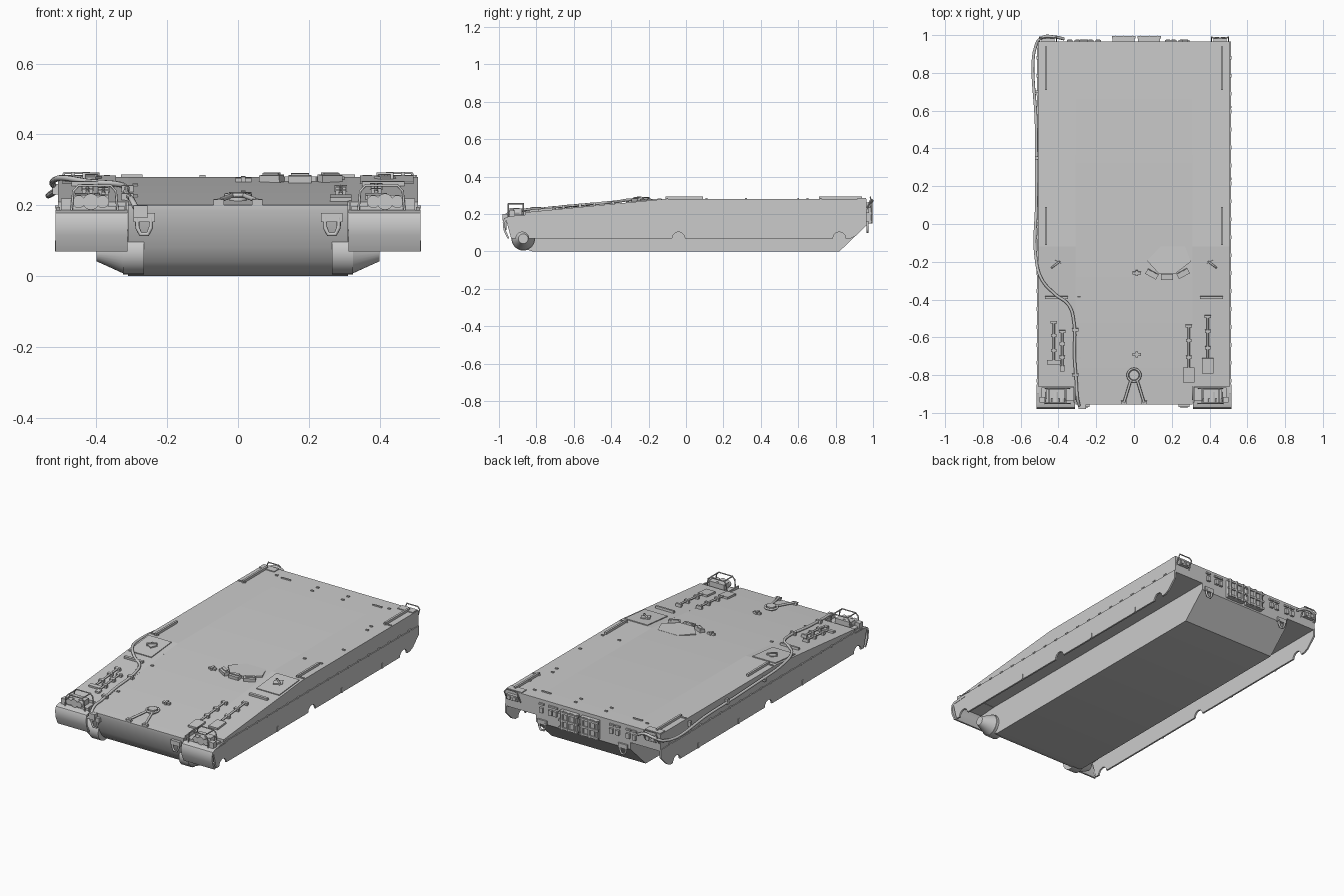
import bpy, bmesh, math
from mathutils import Vector, Matrix

SLOPE = math.atan2(0.08, 0.84)

def deck_z(y):
    return 0.28 if y > -0.12 else 0.28 - (-0.12 - y) * 0.08 / 0.84

def finish(name, bm, smooth=False):
    bmesh.ops.recalc_face_normals(bm, faces=bm.faces)
    me = bpy.data.meshes.new(name)
    bm.to_mesh(me)
    bm.free()
    ob = bpy.data.objects.new(name, me)
    bpy.context.collection.objects.link(ob)
    if smooth:
        bpy.ops.object.select_all(action='DESELECT')
        ob.select_set(True)
        bpy.context.view_layer.objects.active = ob
        bpy.ops.object.shade_smooth_by_angle(angle=math.radians(35))
    return ob

def box(name, c, s, rx=0, rz=0):
    bm = bmesh.new()
    m = Matrix.Translation(c) @ Matrix.Rotation(rz, 4, 'Z') @ Matrix.Rotation(rx, 4, 'X')
    bmesh.ops.create_cube(bm, size=1, matrix=m @ Matrix.Diagonal((*s, 1)))
    return finish(name, bm)

def deck_box(name, x, y, s, rz=0):
    # box lying on the deck, following its slope
    return box(name, (x, y, deck_z(y) + s[2] / 2 - 0.001), s, SLOPE if y < -0.12 else 0, rz)

def prism(name, pts, lo, hi, axis='x', smooth=False):
    # extrude a (y,z) profile along x, or an (x,y) outline along z
    bm = bmesh.new()
    f = bm.faces.new([bm.verts.new((lo, a, b) if axis == 'x' else (a, b, lo)) for a, b in pts])
    r = bmesh.ops.extrude_face_region(bm, geom=[f])
    d = (hi - lo, 0, 0) if axis == 'x' else (0, 0, hi - lo)
    bmesh.ops.translate(bm, vec=d, verts=[v for v in r['geom'] if isinstance(v, bmesh.types.BMVert)])
    return finish(name, bm, smooth)

def rod(name, a, b, r, r2=None, n=20):
    a, b = Vector(a), Vector(b)
    bm = bmesh.new()
    m = Matrix.Translation((a + b) / 2) @ (b - a).to_track_quat('Z', 'Y').to_matrix().to_4x4()
    bmesh.ops.create_cone(bm, cap_ends=True, segments=n, radius1=r, radius2=r if r2 is None else r2,
                          depth=(b - a).length, matrix=m)
    return finish(name, bm, True)

def tube(name, pts, r, curved=False, closed=False):
    cu = bpy.data.curves.new(name, 'CURVE')
    cu.dimensions = '3D'
    cu.bevel_depth, cu.bevel_resolution, cu.resolution_u = r, 2, 8
    cu.use_fill_caps = True
    if curved:
        sp = cu.splines.new('BEZIER')
        sp.bezier_points.add(len(pts) - 1)
        for p, q in zip(sp.bezier_points, pts):
            p.co = q
            p.handle_left_type = p.handle_right_type = 'AUTO'
    else:
        sp = cu.splines.new('POLY')
        sp.points.add(len(pts) - 1)
        for p, q in zip(sp.points, pts):
            p.co = (*q, 1)
    sp.use_cyclic_u = closed
    ob = bpy.data.objects.new(name, cu)
    bpy.context.collection.objects.link(ob)
    return ob

# central hull with sloped glacis, rounded nose and raked tail
prism('hull_tub', [(-0.955, 0.2), (-0.955, 0.185), (-0.94, 0.13), (-0.92, 0.08), (-0.895, 0.04), (-0.865, 0.015),
                   (-0.82, 0), (0.82, 0), (0.965, 0.14), (0.965, 0.28), (-0.12, 0.28)], -0.31, 0.31, smooth=True)

for s in (-1, 1):
    # sponson over the track
    prism('sponson', [(-0.86, 0.18), (0.9, 0.18), (0.965, 0.18), (0.965, 0.28), (-0.12, 0.28), (-0.86, deck_z(-0.86))],
          s * 0.309, s * 0.508)
    # side skirt with step notches
    prof = [(-0.965, 0.18), (-0.935, 0.07)]
    for yc in (-0.875, -0.04, 0.82):
        prof += [(yc - 0.034 * math.cos(a * math.pi / 10), 0.07 + 0.034 * math.sin(a * math.pi / 10)) for a in range(11)]
    prof += [(0.88, 0.07), (0.91, 0.085), (0.965, 0.14), (0.965, 0.19), (0, 0.195), (-0.9, 0.195)]
    prism('side_skirt', prof, s * 0.503, s * 0.513)
    for i in range(19):
        box('skirt_bolt', (s * 0.512, -0.83 + i * 0.095, 0.195), (0.008, 0.02, 0.008))
    for y in (-0.36, 0.24, 0.62):
        box('skirt_hinge', (s * 0.514, y, 0.085), (0.006, 0.012, 0.03))
    # curved front mudguard
    prism('mudguard', [(-0.85, 0.188), (-0.95, 0.186), (-0.972, 0.178), (-0.98, 0.155), (-0.976, 0.115), (-0.955, 0.07),
                       (-0.945, 0.07), (-0.966, 0.12), (-0.968, 0.155), (-0.96, 0.17), (-0.85, 0.178)],
          s * 0.312, s * 0.515, smooth=True)
    # final drive housing
    rod('final_drive', (s * 0.265, -0.87, 0.068), (s * 0.325, -0.87, 0.068), 0.063, n=32)
    rod('final_drive_cone', (s * 0.325, -0.87, 0.068), (s * 0.4, -0.87, 0.068), 0.06, 0.026, n=32)

    # headlamp cluster and guard
    box('lamp_base', (s * 0.405, -0.9, 0.192), (0.17, 0.07, 0.012))
    box('lamp_block', (s * 0.415, -0.9, 0.212), (0.1, 0.045, 0.035))
    for x, r in ((0.382, 0.018), (0.415, 0.023), (0.45, 0.018)):
        rod('headlamp', (s * x, -0.945, 0.21), (s * x, -0.89, 0.21), r)
    for y in (-0.95, -0.87):
        tube('lamp_guard', [(s * 0.34, y, 0.185), (s * 0.345, y, 0.24), (s * 0.36, y, 0.256),
                            (s * 0.45, y, 0.256), (s * 0.465, y, 0.24), (s * 0.47, y, 0.185)], 0.0035)
    for x in (0.36, 0.45):
        tube('lamp_guard_tie', [(s * x, -0.95, 0.256), (s * x, -0.87, 0.256)], 0.0035)
    box('mudguard_latch', (s * 0.485, -0.93, 0.202), (0.03, 0.03, 0.035))
    box('guard_wall', (s * 0.316, -0.9, 0.2), (0.006, 0.09, 0.03))

    # front and rear towing hooks
    for name, y, d, z in (('front_tow_hook', -0.95, -1, 0.165), ('rear_tow_hook', 0.955, 1, 0.15)):
        box(name + '_bracket', (s * 0.265, y, z), (0.06, 0.04, 0.026))
        tube(name, [(s * 0.265 + dx, y + d * 0.015, z - dz) for dx, dz in
                    ((-0.02, 0), (-0.019, 0.028), (-0.01, 0.047), (0.01, 0.047), (0.019, 0.028), (0.02, 0))], 0.006)

    # deck edge rails and cross strips
    for y, l in ((0.825, 0.23), (-0.01, 0.2)):
        box('deck_rail', (s * 0.466, y, 0.286), (0.012, l, 0.016))
        box('rail_foot', (s * 0.478, y - l / 2 + 0.01, 0.282), (0.05, 0.008, 0.007))
    deck_box('cross_strip', s * 0.41, -0.39, (0.12, 0.014, 0.014))
    # fender access panel with lifting eye
    deck_box('access_panel', s * 0.42, -0.225, (0.15, 0.19, 0.006))
    deck_box('lifting_eye_pad', s * 0.415, -0.215, (0.05, 0.04, 0.012), s * 0.5)
    tube('lifting_eye', [(s * 0.395, -0.2, 0.275), (s * 0.395, -0.2, 0.289), (s * 0.435, -0.23, 0.289),
                         (s * 0.435, -0.23, 0.27)], 0.005)

    # rear corner lamps
    box('rear_lamp_base', (s * 0.455, 0.94, 0.282), (0.1, 0.045, 0.006))
    box('rear_lamp_box', (s * 0.455, 0.973, 0.247), (0.07, 0.022, 0.03))
    for x in (0.437, 0.473):
        rod('rear_lamp', (s * x, 0.975, 0.247), (s * x, 0.99, 0.247), 0.012)
    tube('rear_lamp_guard', [(s * 0.41, 0.965, 0.225), (s * 0.41, 0.99, 0.275), (s * 0.42, 0.985, 0.291),
                             (s * 0.49, 0.985, 0.291), (s * 0.5, 0.99, 0.275), (s * 0.5, 0.965, 0.225)], 0.0035)

# driver hatch plate, opening and periscopes
prism('driver_hatch', [(0.07, -0.195), (0.14, -0.12), (0.27, -0.12), (0.3, -0.2), (0.22, -0.262), (0.13, -0.262)],
      0.26, 0.281, 'z')
for x, y, a in ((0.095, -0.265, -0.5), (0.175, -0.28, 0), (0.26, -0.262, 0.5)):
    deck_box('periscope', x, y, (0.065, 0.03, 0.02), a)
    deck_box('periscope_hood', x, y + 0.006, (0.05, 0.016, 0.026), a)
for y in (-0.26, -0.69):
    deck_box('deck_clip', 0.015, y, (0.045, 0.015, 0.012))
    deck_box('deck_clip_pin', 0.015, y, (0.012, 0.03, 0.016))

# towing A-frame on the glacis
z = deck_z(-0.8)
rod('tow_frame_hub', (0, -0.8, z - 0.003), (0, -0.8, z + 0.022), 0.026)
tube('tow_frame_ring', [(0.034 * math.cos(i * math.pi / 10), -0.8 + 0.034 * math.sin(i * math.pi / 10), z + 0.013)
                        for i in range(20)], 0.006, closed=True)
for s in (-1, 1):
    tube('tow_frame_leg', [(s * 0.018, -0.83, z + 0.012), (s * 0.053, -0.945, deck_z(-0.945) + 0.012)], 0.007)
    deck_box('tow_frame_foot', s * 0.054, -0.945, (0.03, 0.018, 0.016))

# stowed tools: shaft, grip, clips and blade
def tool(name, x, y0, y1, blade_w, blade_l):
    h = 0.012
    tube(name + '_shaft', [(x, y0, deck_z(y0) + h), (x, y1, deck_z(y1) + h)], 0.006)
    deck_box(name + '_grip', x, y0, (0.035, 0.014, 0.018))
    deck_box(name + '_blade', x, y1 - blade_l / 2, (blade_w, blade_l, 0.012))
    for t in (0.35, 0.75):
        deck_box(name + '_clip', x, y0 + (y1 - y0) * t, (0.03, 0.016, 0.02))
tool('shovel', 0.39, -0.49, -0.71, 0.06, 0.08)
tool('spade', 0.29, -0.54, -0.76, 0.06, 0.08)
tool('sledgehammer', -0.425, -0.52, -0.72, 0.07, 0.024)
tool('crowbar', -0.38, -0.57, -0.75, 0.025, 0.03)

# tow cable from tail, along the left side and over the glacis
path = [(-0.37, 0.98, 0.25), (-0.42, 0.99, 0.272), (-0.48, 0.99, 0.265), (-0.518, 0.95, 0.24), (-0.517, 0.5, 0.238),
        (-0.517, 0.1, 0.25), (-0.52, -0.17, 0.27), (-0.49, -0.29, 0.277)]
path += [(x, y, deck_z(y) + 0.01) for x, y in ((-0.42, -0.37), (-0.345, -0.43), (-0.318, -0.52), (-0.315, -0.7),
                                               (-0.305, -0.84), (-0.298, -0.93))]
path += [(-0.285, -0.975, 0.185)]
tube('tow_cable', path, 0.008, curved=True)
box('cable_end', (-0.275, -0.968, 0.182), (0.04, 0.025, 0.035))
for y in (0.7, 0.35, 0.0):
    box('cable_clamp', (-0.516, y, 0.245), (0.016, 0.015, 0.03))
for y in (-0.56, -0.8):
    deck_box('cable_clamp', -0.312, y, (0.035, 0.015, 0.02))

# tail plate fittings: two framed stowage boxes, ribs and small brackets
for x in (-0.055, 0.08):
    box('tail_box', (x, 0.975, 0.205), (0.115, 0.025, 0.11))
    for zz in (0.16, 0.205, 0.25):
        box('tail_box_bar', (x, 0.989, zz), (0.125, 0.012, 0.012))
    for dx in (-0.045, 0, 0.045):
        rod('tail_box_rib', (x + dx, 0.986, 0.15), (x + dx, 0.986, 0.262), 0.011, n=10)
for x in (-0.34, -0.3, -0.23, -0.19, 0.18, 0.21, 0.27):
    box('tail_bracket', (x, 0.969, 0.22), (0.022, 0.018, 0.03))
    box('tail_bracket', (x, 0.968, 0.255), (0.03, 0.012, 0.01))

# small deck studs
for x, y in ((-0.1, 0.89), (0.1, 0.89), (-0.1, 0.84), (0.1, 0.84), (-0.37, 0.89), (0.37, 0.89), (0.46, 0.81),
             (0.42, 0.65), (0.43, 0.6), (0.47, 0.32), (0.36, 0.11), (0.47, 0.11), (-0.29, -0.39), (-0.29, -0.71)):
    deck_box('deck_stud', x, y, (0.016, 0.01, 0.007))
for s in (-1, 1):
    deck_box('deck_handle', s * 0.3, 0.88, (0.06, 0.007, 0.008))
